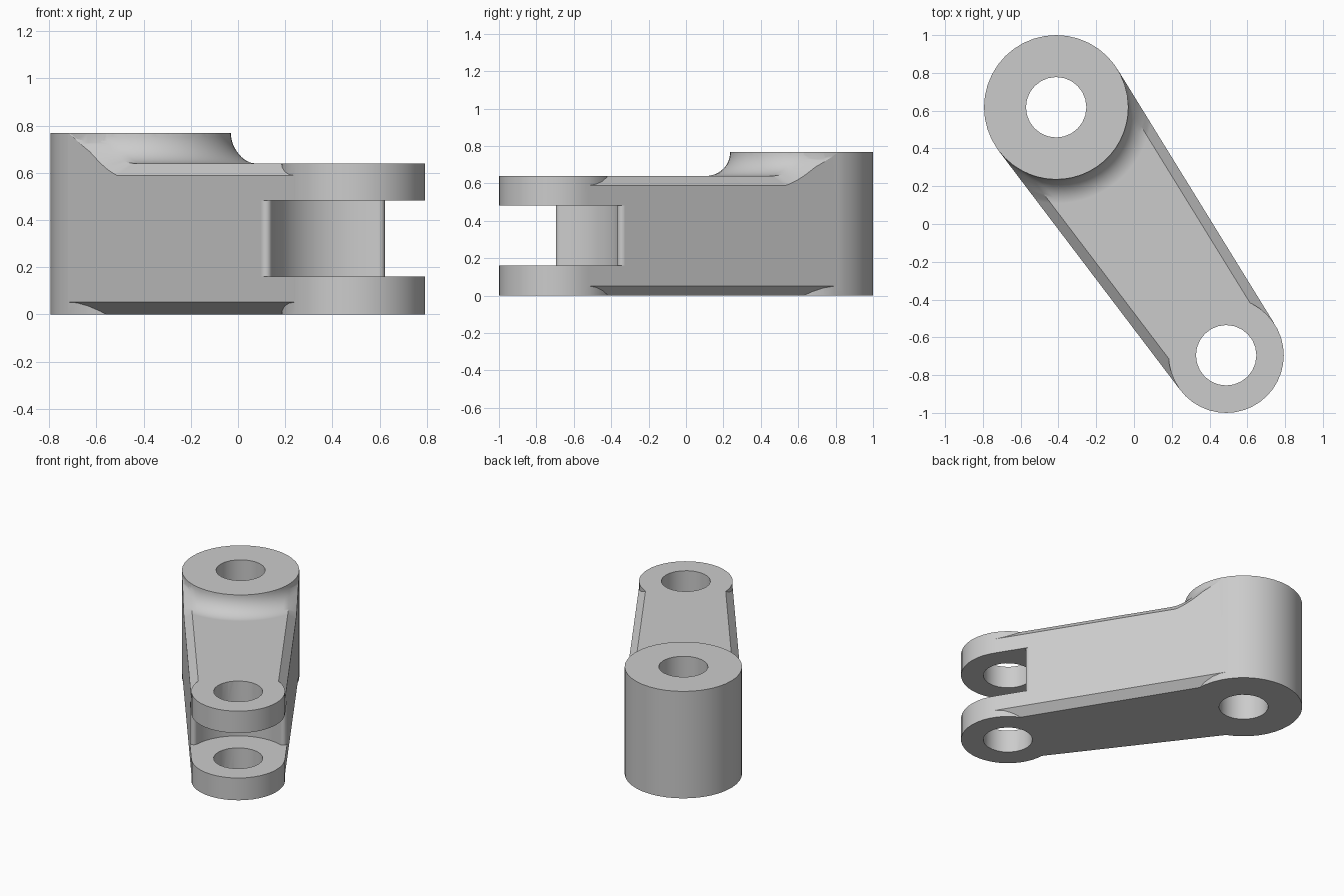
import bpy, bmesh
from math import sin, cos, asin, acos, atan2, pi, sqrt, hypot
from mathutils import Matrix, Vector

old = bpy.data.objects.get("Cube")
if old:
    bpy.data.objects.remove(old, do_unlink=True)

# Main dimensions
HUB, HUB_R, HUB_H = Vector((-0.412, 0.618, 0)), 0.382, 0.768
FORK, FORK_R, WEB_H = Vector((0.488, -0.695, 0)), 0.305, 0.64
HOLE_R, CHAMFER = 0.16, 0.052
SLOT_LOW, SLOT_HIGH, SLOT_R, SLOT_FILLET = 0.16, 0.483, 0.345, 0.025
AXIS = FORK - HUB
LENGTH = AXIS.length
HEADING = atan2(AXIS.y, AXIS.x)
TAPER = asin((HUB_R - FORK_R) / LENGTH)
FILLET = HUB_H - WEB_H

metal = bpy.data.materials.new("grey_metal")
metal.use_nodes = True
grey = (0.6, 0.6, 0.6, 1)
metal.diffuse_color = grey
metal.node_tree.nodes["Principled BSDF"].inputs["Base Color"].default_value = grey


def finish(name, bm):
    bmesh.ops.recalc_face_normals(bm, faces=bm.faces)
    mesh = bpy.data.meshes.new(name)
    bm.to_mesh(mesh)
    bm.free()
    mesh.materials.append(metal)
    obj = bpy.data.objects.new(name, mesh)
    bpy.context.collection.objects.link(obj)
    return obj


def prism(name, outline, low, high):
    bm = bmesh.new()
    base = bm.faces.new([bm.verts.new((x, y, low)) for x, y in outline])
    top = bmesh.ops.extrude_face_region(bm, geom=[base])["geom"]
    verts = [v for v in top if isinstance(v, bmesh.types.BMVert)]
    bmesh.ops.translate(bm, verts=verts, vec=(0, 0, high - low))
    return finish(name, bm)


def cylinder(name, centre, radius, low, high, sides):
    ring = [2 * pi * i / sides for i in range(sides)]
    return prism(name, [(centre.x + radius * cos(a), centre.y + radius * sin(a))
                        for a in ring], low, high)


def combine(target, tool, operation):
    mod = target.modifiers.new(operation.lower(), "BOOLEAN")
    mod.operation, mod.solver, mod.object = operation, "EXACT", tool
    bpy.context.view_layer.objects.active = target
    bpy.ops.object.modifier_apply(modifier=mod.name)
    bpy.data.objects.remove(tool, do_unlink=True)


def web_row(d):
    """Points across the tapered web at distance d from the hub axis."""
    tangent = pi / 2 - TAPER
    edge = tangent - acos(min(1, HUB_R / d))
    inner = tangent - acos(min(1, (HUB_R - CHAMFER) / d))
    n = 16
    angles = [-edge] + [inner * (2 * i / n - 1) for i in range(n + 1)] + [edge]
    gap = min(max(d - HUB_R, 0), FILLET)
    height = HUB_H - sqrt(FILLET ** 2 - (FILLET - gap) ** 2)
    along = sqrt(max(d * d - HUB_R ** 2, 0))
    drop = CHAMFER * min(max((along - 0.15) / 0.19, 0), 1)
    row = []
    for i, a in enumerate(angles):
        side = i in (0, len(angles) - 1)
        row.append((d * cos(a), d * sin(a), CHAMFER if side else 0,
                    height - drop if side else height))
    return row


# Tapered web with chamfered edges and a cove rising to the hub
coves = 12
distances = [HUB_R - 0.03]
distances += [HUB_R + FILLET * (1 - cos(pi / 2 * i / coves)) for i in range(coves + 1)]
distances.append(LENGTH + 0.03)
rows = [web_row(d) for d in distances]
bm = bmesh.new()
low = [[bm.verts.new((x, y, a)) for x, y, a, b in r] for r in rows]
high = [[bm.verts.new((x, y, b)) for x, y, a, b in r] for r in rows]
count, last = len(rows), len(rows[0]) - 1
for i in range(count - 1):
    for grid in (low, high):
        for j in range(last):
            bm.faces.new((grid[i][j], grid[i][j + 1], grid[i + 1][j + 1], grid[i + 1][j]))
    for j in (0, last):
        bm.faces.new((low[i][j], low[i + 1][j], high[i + 1][j], high[i][j]))
for i in (0, count - 1):
    for j in range(last):
        bm.faces.new((low[i][j], low[i][j + 1], high[i][j + 1], high[i][j]))
bm.transform(Matrix.Translation(HUB) @ Matrix.Rotation(HEADING, 4, "Z"))
arm = finish("clevis_arm", bm)

# Hub and fork bosses
combine(arm, cylinder("hub", HUB, HUB_R, 0, HUB_H, 40), "UNION")
combine(arm, cylinder("fork_boss", FORK, FORK_R, 0, WEB_H, 40), "UNION")

# Slot between the fork plates, concave with rounded corners
half = FORK_R + 0.011
mid_s = half - SLOT_FILLET
mid_v = sqrt((SLOT_R + SLOT_FILLET) ** 2 - mid_s ** 2)
stop = atan2(-mid_v, -mid_s)
side = [(half + 0.2, -0.6), (half + 0.2, mid_v)]
side += [(mid_s + SLOT_FILLET * cos(stop * i / 6), mid_v + SLOT_FILLET * sin(stop * i / 6))
         for i in range(7)]
begin = atan2(mid_v, mid_s)
arc = [begin + (pi - 2 * begin) * i / 14 for i in range(1, 14)]
outline = side + [(SLOT_R * cos(a), SLOT_R * sin(a)) for a in arc]
outline += [(-s, v) for s, v in reversed(side)]
slot = prism("slot_cutter", outline, SLOT_LOW, SLOT_HIGH)
slot.data.transform(Matrix.Translation(FORK) @ Matrix.Rotation(HEADING + pi / 2, 4, "Z"))
combine(arm, slot, "DIFFERENCE")

# Pin holes
for centre in (HUB, FORK):
    combine(arm, cylinder("hole_cutter", centre, HOLE_R, -0.1, 1, 24), "DIFFERENCE")

# Smooth curved walls, keep the rims sharp
bpy.ops.object.select_all(action="DESELECT")
arm.select_set(True)
bpy.context.view_layer.objects.active = arm
bpy.ops.object.shade_smooth_by_angle(angle=pi / 6)
weighted = arm.modifiers.new("weighted_normals", "WEIGHTED_NORMAL")
weighted.keep_sharp = True
